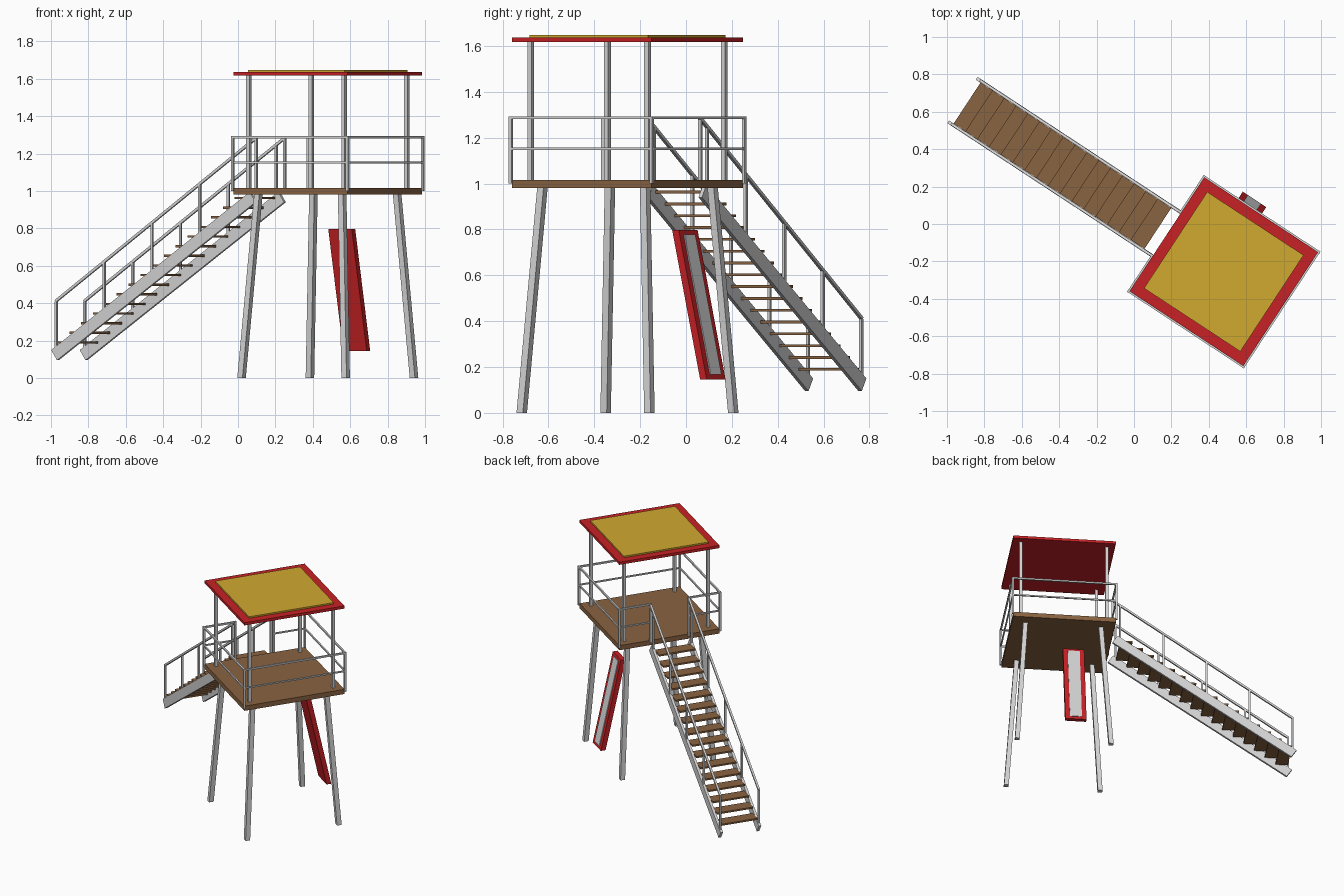
import bpy, math
from mathutils import Matrix

if "Cube" in bpy.data.objects:
    bpy.data.objects.remove(bpy.data.objects["Cube"])

# Everything is laid out square to the deck, then turned and moved into place
PLACE = Matrix.Translation((0.48, -0.255, 0)) @ Matrix.Rotation(math.radians(-33.3), 4, 'Z')


def material(name, colour):
    m = bpy.data.materials.new(name)
    m.diffuse_color = (*colour, 1)
    m.use_nodes = True
    m.node_tree.nodes["Principled BSDF"].inputs["Base Color"].default_value = m.diffuse_color
    return m


GREY = material("pale_grey", (0.66, 0.66, 0.66))
WOOD = material("brown_wood", (0.25, 0.125, 0.053))
RED = material("red", (0.57, 0.015, 0.018))
YELLOW = material("yellow", (0.64, 0.40, 0.03))


def make(name, bottom, top, mat):
    """Prism between two matching outlines."""
    n = len(bottom)
    faces = [tuple(reversed(range(n))), tuple(range(n, 2 * n))]
    faces += [(i, (i + 1) % n, n + (i + 1) % n, n + i) for i in range(n)]
    mesh = bpy.data.meshes.new(name)
    mesh.from_pydata([PLACE @ Matrix.Translation(p).to_translation() for p in bottom + top], [], faces)
    mesh.materials.append(mat)
    ob = bpy.data.objects.new(name, mesh)
    bpy.context.collection.objects.link(ob)
    return ob


def leaning(name, a, b, w, d, mat):
    """Box from bottom centre a to top centre b with level ends."""
    def ring(c):
        return [(c[0] + sx * w / 2, c[1] + sy * d / 2, c[2])
                for sx, sy in ((-1, -1), (1, -1), (1, 1), (-1, 1))]
    return make(name, ring(a), ring(b), mat)


def box(name, x0, x1, y0, y1, z0, z1, mat):
    cx, cy = (x0 + x1) / 2, (y0 + y1) / 2
    return leaning(name, (cx, cy, z0), (cx, cy, z1), x1 - x0, y1 - y0, mat)


def sloped(name, p, q, depth, y, thick, mat):
    """Beam whose upper edge runs p to q in the x-z plane, ends cut square."""
    dx, dz = q[0] - p[0], q[1] - p[1]
    k = depth / math.hypot(dx, dz)
    ox, oz = dz * k, -dx * k
    prof = [p, (p[0] + ox, p[1] + oz), (q[0] + ox, q[1] + oz), q]
    sides = [[(u, y + s * thick / 2, z) for u, z in prof] for s in (1, -1)]
    return make(name, sides[0], sides[1], mat)


# Deck and roof
H = 0.364
box("deck", -H, H, -H, H, 0.98, 1.015, WOOD)
box("roof", -H, H, -H, H, 1.617, 1.637, RED)
box("roof_panel", -0.308, 0.308, -0.308, 0.308, 1.637, 1.648, YELLOW)

# Splayed legs, roof posts and corner railing posts
R = 0.367
for sx in (-1, 1):
    for sy in (-1, 1):
        leaning("leg", (sx * 0.333, sy * 0.333, 0), (sx * 0.268, sy * 0.268, 0.98), 0.033, 0.033, GREY)
        leaning("roof_post", (sx * 0.305, sy * 0.305, 1.015), (sx * 0.305, sy * 0.305, 1.617), 0.021, 0.021, GREY)
        leaning("railing_post", (sx * R, sy * R, 1.0), (sx * R, sy * R, 1.293), 0.014, 0.014, GREY)

# Deck railings, with an opening at the stair side
GAP = 0.139
for z, t in ((1.287, 0.012), (1.152, 0.010)):
    a, b = z - t / 2, z + t / 2
    for s in (-1, 1):
        box("side_rail", -R, R, s * R - t / 2, s * R + t / 2, a, b, GREY)
        lo, hi = sorted((s * GAP, s * R))
        box("entry_rail", -R - t / 2, -R + t / 2, lo, hi, a, b, GREY)
    box("end_rail", R - t / 2, R + t / 2, -R, R, a, b, GREY)

# Stair stringers, handrails and their posts
for s in (-1, 1):
    y = s * GAP
    sloped("stringer", (-1.672, 0.15), (-0.402, 0.995), 0.066, y, 0.018, GREY)
    sloped("handrail", (-1.652, 0.417), (-0.367, 1.292), 0.014, y, 0.014, GREY)
    leaning("entry_post", (-R, y, 1.0), (-R, y, 1.293), 0.014, 0.014, GREY)
    for i in range(5):
        u = -1.645 + 0.306 * i
        leaning("stair_post", (u, y, 0.13 + 0.665 * (u + 1.672)),
                (u, y, 0.41 + 0.681 * (u + 1.645)), 0.013, 0.013, GREY)

# Stair treads
for i in range(16):
    u, z = -1.598 + 0.0755 * i, 0.19 + 0.0515 * i
    box("tread", u - 0.044, u + 0.044, -0.131, 0.131, z - 0.006, z + 0.006, WOOD)

# Leaning board behind the deck with its pale centre strip
leaning("rescue_board", (-0.075, 0.396, 0.145), (-0.075, 0.25, 0.797), 0.15, 0.034, RED)
leaning("board_strip", (-0.075, 0.4105, 0.167), (-0.075, 0.2735, 0.778), 0.085, 0.006, GREY)
